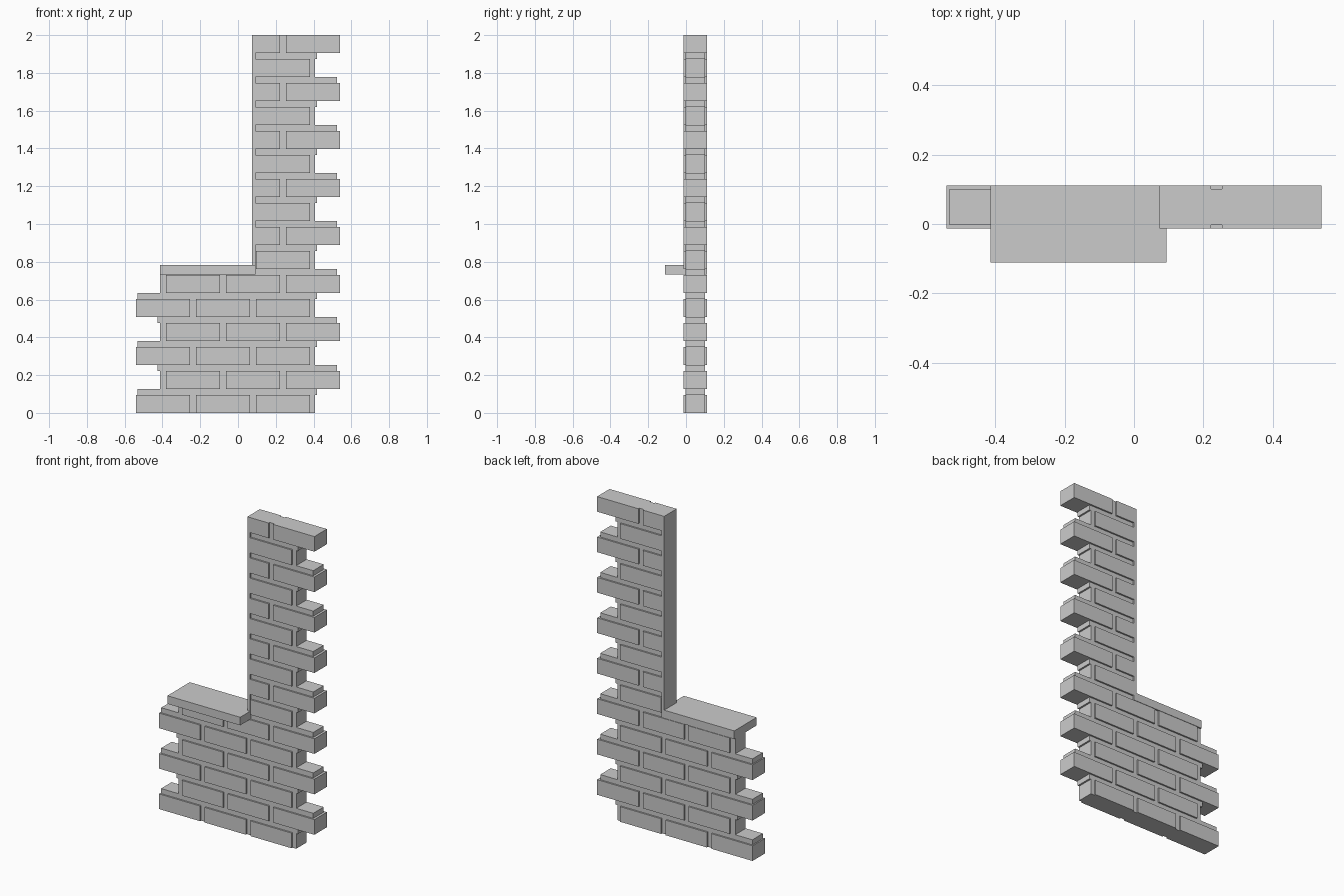
import bpy, bmesh
from mathutils import Matrix, Vector

if "Cube" in bpy.data.objects:
    bpy.data.objects.remove(bpy.data.objects["Cube"])

PITCH_Z, BRICK_H = 0.127, 0.095      # course spacing and brick height
PITCH_X, BRICK_W = 0.3175, 0.286     # brick spacing and length
BRICK_Y = (-0.013, 0.111)
MORTAR_Y = (-0.003, 0.101)
JAMB = 0.074                         # edge of the opening
ROWS, LOW_ROWS = 16, 6


def build(name, boxes):
    """One flat-shaded object from (x, y, z) range boxes."""
    bm = bmesh.new()
    for ranges in boxes:
        centre = Vector([(a + b) / 2 for a, b in ranges])
        size = [b - a for a, b in ranges]
        mat = Matrix.Translation(centre) @ Matrix.Diagonal((*size, 1))
        bmesh.ops.create_cube(bm, size=1, matrix=mat)
    mesh = bpy.data.meshes.new(name)
    bm.to_mesh(mesh)
    bm.free()
    obj = bpy.data.objects.new(name, mesh)
    bpy.context.collection.objects.link(obj)
    return obj


bricks = []
mortar = [((-0.413, 0.2), MORTAR_Y, (0.0, 0.74)),
          ((0.085, 0.407), MORTAR_Y, (0.0, 2.0))]

for row in range(ROWS):
    z = row * PITCH_Z
    odd = row % 2
    start = -0.381 if odd else -0.54
    for i in range(3):
        x0 = start + i * PITCH_X
        x1 = x0 + BRICK_W
        if row >= LOW_ROWS:
            if x1 < JAMB:
                continue
            # bricks beside the opening run into the jamb
            if i == (1 if odd else 2) and row > LOW_ROWS:
                x0 = JAMB
        bricks.append(((x0, x1), BRICK_Y, (z, z + BRICK_H)))

    # mortar beds above and below the toothed end bricks
    above = (z + BRICK_H, z + PITCH_Z)
    below = (z - PITCH_Z + BRICK_H, z)
    if odd:
        if row < ROWS - 1:
            mortar.append(((0.40, 0.525), MORTAR_Y, above))
        mortar.append(((0.40, 0.418), MORTAR_Y, below))
    elif row < LOW_ROWS:
        mortar.append(((-0.532, -0.40), MORTAR_Y, above))
        if row:
            mortar.append(((-0.427, -0.40), MORTAR_Y, below))

build("bricks", bricks)
build("mortar", mortar)
# plain strip lining the side of the opening
build("jamb", [((JAMB, 0.092), BRICK_Y, (0.783, 2.0))])
# projecting ledge on the low wall
build("sill", [((-0.413, 0.093), (-0.111, 0.111), (0.732, 0.783))])
